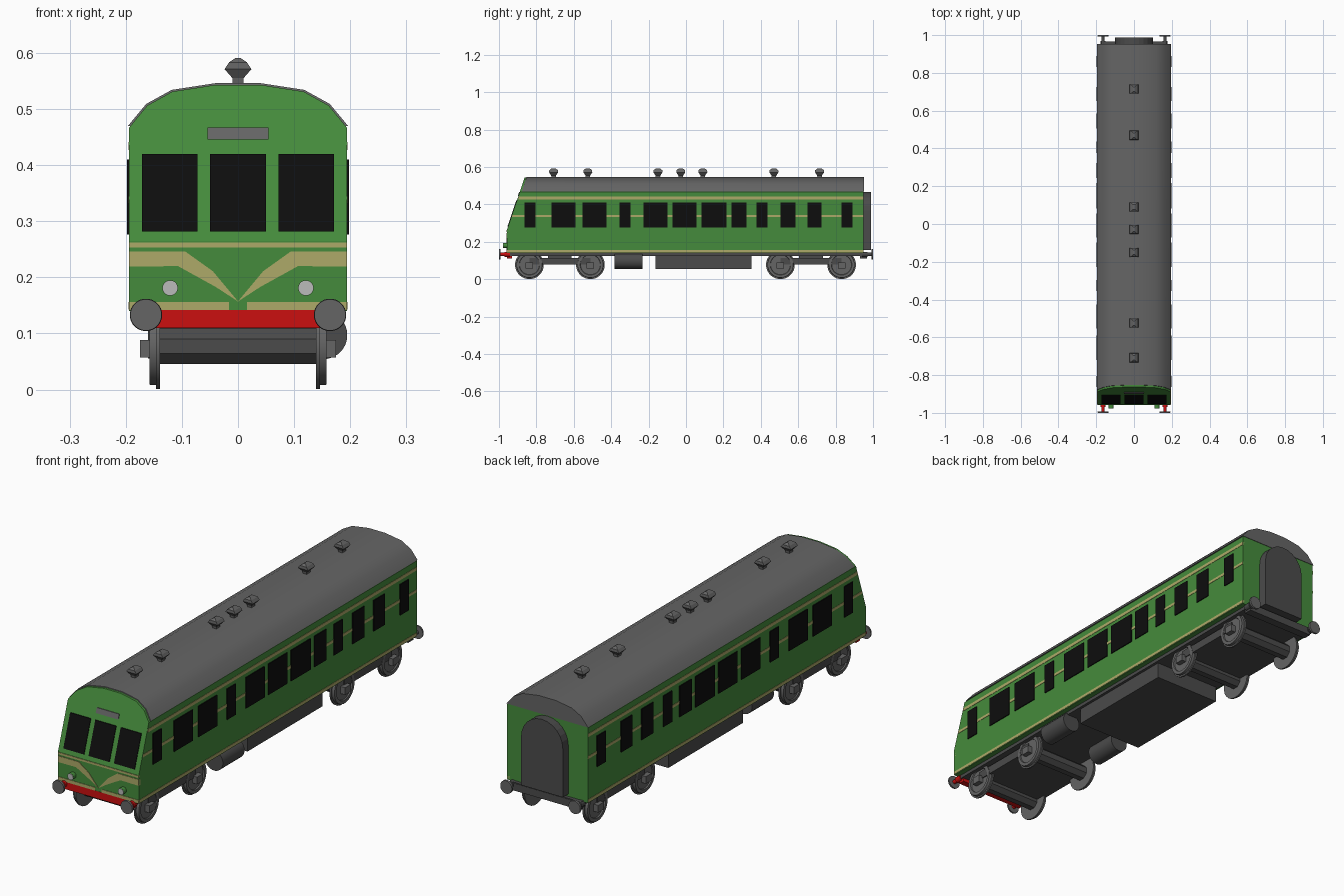
import bpy, bmesh, math
from mathutils import Vector

if "Cube" in bpy.data.objects:
    bpy.data.objects.remove(bpy.data.objects["Cube"])


def material(name, rgb):
    m = bpy.data.materials.new(name)
    m.diffuse_color = (*rgb, 1)
    m.use_nodes = True
    m.node_tree.nodes["Principled BSDF"].inputs["Base Color"].default_value = m.diffuse_color
    return m


GREEN = material("green_paint", (0.06, 0.26, 0.045))
CREAM = material("cream_paint", (0.42, 0.40, 0.14))
BLACK = material("dark_glass", (0.004, 0.004, 0.004))
RED = material("red_paint", (0.6, 0.005, 0.005))
GREY = material("mid_grey", (0.13, 0.13, 0.13))
DARK = material("dark_grey", (0.07, 0.07, 0.07))
LIGHT = material("lamp_glass", (0.5, 0.5, 0.5))


def loft(name, rings, mat, smooth=False, cut=None):
    """Closed solid through rings of points, optionally cut by a plane."""
    bm = bmesh.new()
    vs = [[bm.verts.new(p) for p in ring] for ring in rings]
    n = len(vs[0])
    for a, b in zip(vs, vs[1:]):
        for i in range(n):
            bm.faces.new((a[i], a[(i + 1) % n], b[(i + 1) % n], b[i]))
    bm.faces.new(vs[0])
    bm.faces.new(vs[-1])
    if cut:
        geo = bm.verts[:] + bm.edges[:] + bm.faces[:]
        res = bmesh.ops.bisect_plane(bm, geom=geo, plane_co=cut[0], plane_no=cut[1], clear_outer=True)
        edges = [e for e in res["geom_cut"] if isinstance(e, bmesh.types.BMEdge)]
        bmesh.ops.edgeloop_fill(bm, edges=edges)
    bmesh.ops.recalc_face_normals(bm, faces=bm.faces[:])
    me = bpy.data.meshes.new(name)
    bm.to_mesh(me)
    bm.free()
    me.materials.append(mat)
    ob = bpy.data.objects.new(name, me)
    bpy.context.collection.objects.link(ob)
    if smooth:
        bpy.ops.object.select_all(action='DESELECT')
        ob.select_set(True)
        bpy.context.view_layer.objects.active = ob
        bpy.ops.object.shade_smooth_by_angle(angle=math.radians(32))
    return ob


def box(name, x, y, z, mat):
    rect = [(x[0], y[0]), (x[1], y[0]), (x[1], y[1]), (x[0], y[1])]
    return loft(name, [[(a, b, h) for a, b in rect] for h in z], mat)


def turned(name, axis, centre, profile, mat, seg=24):
    """Solid of revolution along x or y; profile is (position, radius)."""
    rings = []
    for t, r in profile:
        ring = []
        for i in range(seg):
            a = 2 * math.pi * (i + 0.5) / seg
            u, w = r * math.cos(a), centre[1] + r * math.sin(a)
            ring.append((t, centre[0] + u, w) if axis == 'x' else (centre[0] + u, t, w))
        rings.append(ring)
    return loft(name, rings, mat, smooth=True)


# Raked cab front: y position of the face at height z
def front_y(z):
    return -0.957 + max(0, z - 0.265) * 0.338


def front_panel(name, pts, mat, proud=0.003):
    loft(name, [[(x, front_y(z) + d, z) for x, z in pts] for d in (-proud, 0.01)], mat)


def rect(x0, x1, z0, z1):
    return [(x0, z0), (x1, z0), (x1, z1), (x0, z1)]


# Body shell
W = 0.194
arch = [(W, 0.467), (0.162, 0.506), (0.117, 0.531), (0.04, 0.543)]
arch += [(-x, z) for x, z in reversed(arch)]
section = [(W, 0.14)] + arch + [(-W, 0.14)]
loft("body", [[(x, y, z) for x, z in section] for y in (-0.957, 0.95)], GREEN,
     cut=((0, -0.957, 0.265), Vector((0, -1, 0.338))))

# Roof skin
roof = [(x * 1.01, z + 0.003) for x, z in arch]
loft("roof", [[(x, front_y(z) + 0.01, z) for x, z in roof],
              [(x, 0.952, z) for x, z in roof]], GREY, smooth=True)

# Roof vents
for y in (0.714, 0.47, 0.09, -0.028, -0.15, -0.525, -0.708):
    levels = [(0.54, .009, .011), (0.555, .01, .013), (0.571, .024, .024),
              (0.583, .016, .023), (0.591, .004, .012)]
    loft("roof_vent", [[(-a, y - b, z), (a, y - b, z), (a, y + b, z), (-a, y + b, z)]
                       for z, a, b in levels], GREY)

# Side windows and side stripes
windows = [(-.864, -.805), (-.719, -.591), (-.553, -.425), (-.356, -.297),
           (-.227, -.099), (-.072, .056), (.083, .217), (.243, .324),
           (.377, .436), (.505, .586), (.65, .725), (.832, .89)]
for s in (-1, 1):
    xs = (s * 0.18, s * 0.198)
    for y in windows:
        box("side_window", xs, y, (0.276, 0.41), BLACK)
    for z0, z1 in ((0.427, 0.441), (0.332, 0.344), (0.143, 0.156)):
        box("side_stripe", (s * 0.18, s * 0.1955), (front_y(z1) + 0.001, 0.95), (z0, z1), CREAM)

# Cab windows and destination panel
for x0, x1 in ((-.171, -.072), (-.05, .05), (.072, .171)):
    front_panel("cab_window", rect(x0, x1, 0.282, 0.42), BLACK)
front_panel("destination_panel", rect(-.054, .054, 0.446, 0.467), GREY)

# Cab front stripes and chevron
front_panel("front_stripe", rect(-W, W, 0.253, 0.262), CREAM, 0.002)
for s in (-1, 1):
    chevron = [(W, .246), (.094, .246), (.045, .211), (0, .157), (.04, .183), (.107, .22), (W, .219)]
    front_panel("front_chevron", [(s * x, z) for x, z in chevron], CREAM, 0.002)
    front_panel("front_lower_stripe", rect(s * .016, s * W, .142, .156), CREAM, 0.002)
    # Headlamps
    c = (s * 0.121, 0.181)
    turned("headlamp_housing", 'y', c, [(-.976, .014), (-.95, .014)], GREEN, 16)
    turned("headlamp_glass", 'y', c, [(-.978, .0135), (-.97, .0135)], LIGHT, 16)

# Underframe and buffer beam
box("underframe", (-.172, .172), (-.945, .965), (0.125, 0.145), DARK)
box("front_buffer_beam", (-.165, .165), (-.958, -.93), (0.11, 0.142), RED)
box("rear_buffer_beam", (-.165, .165), (.93, .967), (0.11, 0.142), DARK)

# Buffers at both ends
for s in (-1, 1):
    for e, mat in ((-1, RED), (1, DARK)):
        c = (s * 0.164, 0.133)
        turned("buffer_stem", 'y', c, [(e * .94, .014), (e * .97, .014), (e * .97, .009), (e * .995, .009)], mat, 12)
        turned("buffer_head", 'y', c, [(e * .992, .029), (e * 1.0, .028)], GREY)

# End gangway
gang = [(-.1, .155), (.1, .155)]
gang += [(.1 * math.cos(math.pi * i / 12), .367 + .1 * math.sin(math.pi * i / 12)) for i in range(13)]
loft("gangway", [[(x, y, z) for x, z in gang] for y in (.94, .988)], DARK)

# Bogies: frames, thick axles, flanged wheels and axle boxes
for y0, y1 in ((-.837, -.511), (.505, .832)):
    box("bogie_frame", (-.157, .157), (y0, y1), (0.078, 0.114), DARK)
    box("bogie_pivot", (-.08, .08), (y0 + .1, y1 - .1), (0.11, 0.13), DARK)
    for y in (y0, y1):
        c = (y, 0.077)
        turned("axle", 'x', c, [(-.15, .034), (.15, .034)], DARK, 8)
        for s in (-1, 1):
            turned("wheel", 'x', c, [(s * .139, .077), (s * .146, .077), (s * .146, .07), (s * .158, .069),
                                     (s * .158, .055), (s * .153, .053)], GREY)
            box("axle_box", (s * .15, s * .175), (y - .02, y + .02), (0.057, 0.088), GREY)

# Underfloor equipment and tanks
box("engine_box", (-.16, .16), (-.163, .35), (0.055, 0.13), DARK)
for x in (.152, -.112):
    turned("tank", 'y', (x, 0.097), [(-.382, .043), (-.233, .043)], DARK)
